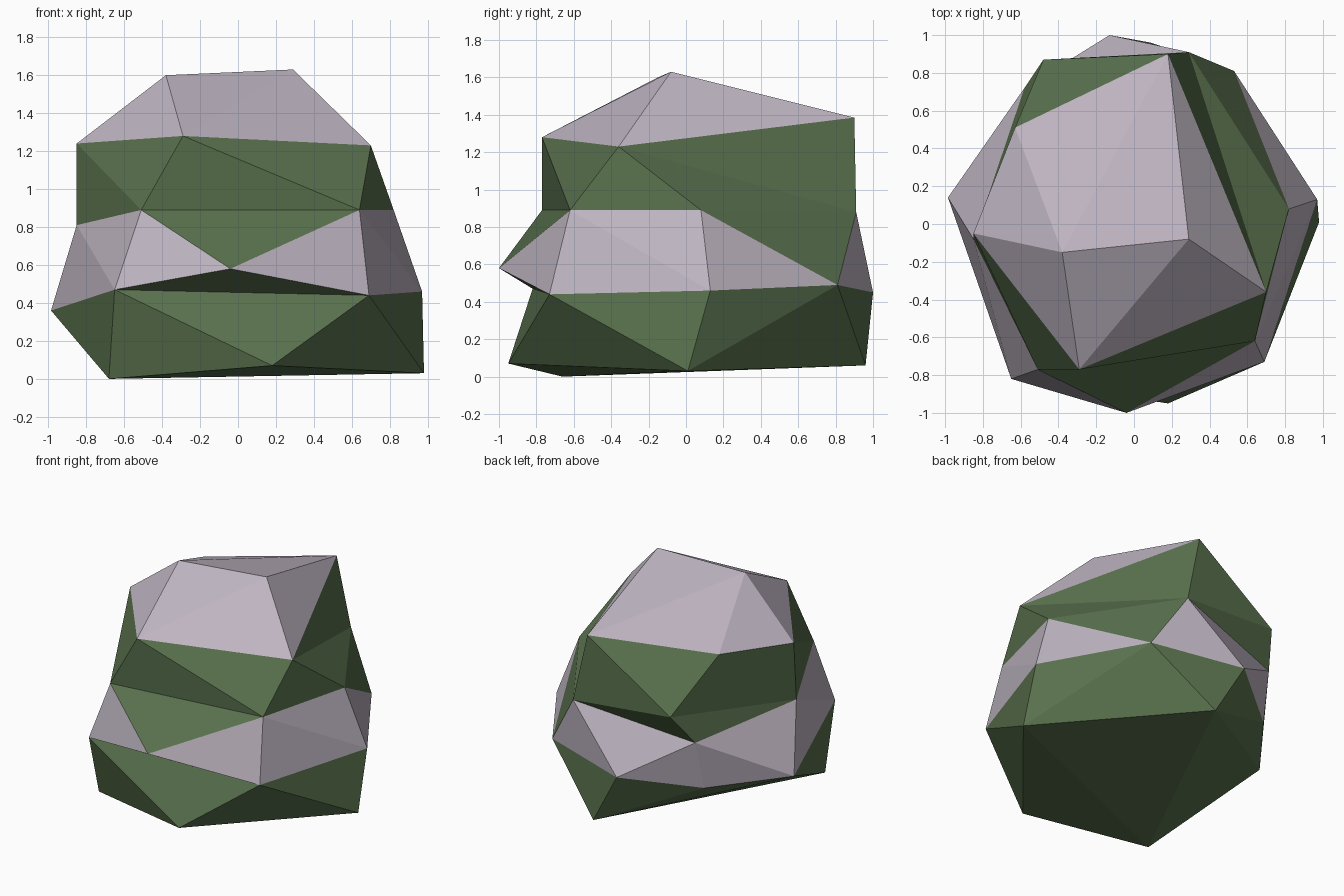
import bpy, bmesh

if "Cube" in bpy.data.objects:
    bpy.data.objects.remove(bpy.data.objects["Cube"])


def material(name, rgb):
    m = bpy.data.materials.new(name)
    m.diffuse_color = (*rgb, 1)
    m.use_nodes = True
    m.node_tree.nodes["Principled BSDF"].inputs["Base Color"].default_value = m.diffuse_color
    return m


GREEN, LILAC = 0, 1
bm = bmesh.new()
cache = {}


def vert(p):
    if p not in cache:
        cache[p] = bm.verts.new(p)
    return cache[p]


def tri(a, b, c, colour):
    # Rings may share points, so collapsed triangles are skipped
    if len({a, b, c}) == 3:
        bm.faces.new([vert(a), vert(b), vert(c)]).material_index = colour


def loft(low, high, steps, colour):
    """Zip two closed rings together; each step advances the low (l) or high (h) ring."""
    i = j = 0
    for s in steps:
        a, d = low[i % len(low)], high[j % len(high)]
        if s == "l":
            i += 1
            tri(a, low[i % len(low)], d, colour)
        else:
            j += 1
            tri(a, high[j % len(high)], d, colour)


# Points shared by neighbouring bands: front lip, right-back corner, left-back dent
lip = (-.04, -1, .58)
corner = (.53, .81, .49)
dent = (-.58, .72, .72)

# Rings, counter-clockwise from the front left, bottom to top
base = [(-.68, -.66, 0), (.18, -.95, .07), (.98, .01, .03), (.09, .96, .06)]
waist = [(-.65, -.82, .47), (.69, -.73, .44), (.97, .13, .46), corner,
         (-.13, 1, .45), (-.60, .64, .36), (-.985, .14, .36)]
shoulder = [(-.51, -.77, .89), (.64, -.62, .89), (.82, .08, .89),
            (.29, .91, .88), (-.48, .87, .94), (-.85, -.08, .81)]
brow = [(-.29, -.77, 1.28), (.70, -.36, 1.23), (.18, .90, 1.385),
        (-.63, .51, 1.31), (-.85, -.05, 1.24)]
crown = [(-.38, -.15, 1.60), (.29, -.08, 1.63)]

# Zigzag colour borders of the lilac middle band
border_low = [waist[0], lip] + waist[1:]
border_high = [shoulder[0], lip, shoulder[1], shoulder[2], corner,
               shoulder[3], dent, shoulder[5]]

# Underside and lower green band
tri(base[0], base[2], base[1], GREEN)
tri(base[0], base[3], base[2], GREEN)
loft(base, waist, "lhlhhlhhhlh", GREEN)
tri(waist[0], waist[1], lip, GREEN)
# Lilac middle band
loft(border_low, border_high, "lhhllhlhhlhllhlh", LILAC)
# Upper green band
loft(border_high, shoulder, "lhllhlhllhlhlh", GREEN)
loft(shoulder, brow, "lhllhlhlhlh", GREEN)
# Lilac cap
loft(brow, crown, "hllhlll", LILAC)

bmesh.ops.recalc_face_normals(bm, faces=bm.faces[:])
mesh = bpy.data.meshes.new("banded_boulder")
bm.to_mesh(mesh)
bm.free()
mesh.materials.append(material("moss green", (.10, .165, .075)))
mesh.materials.append(material("lilac grey", (.52, .465, .54)))
boulder = bpy.data.objects.new("banded_boulder", mesh)
bpy.context.collection.objects.link(boulder)
